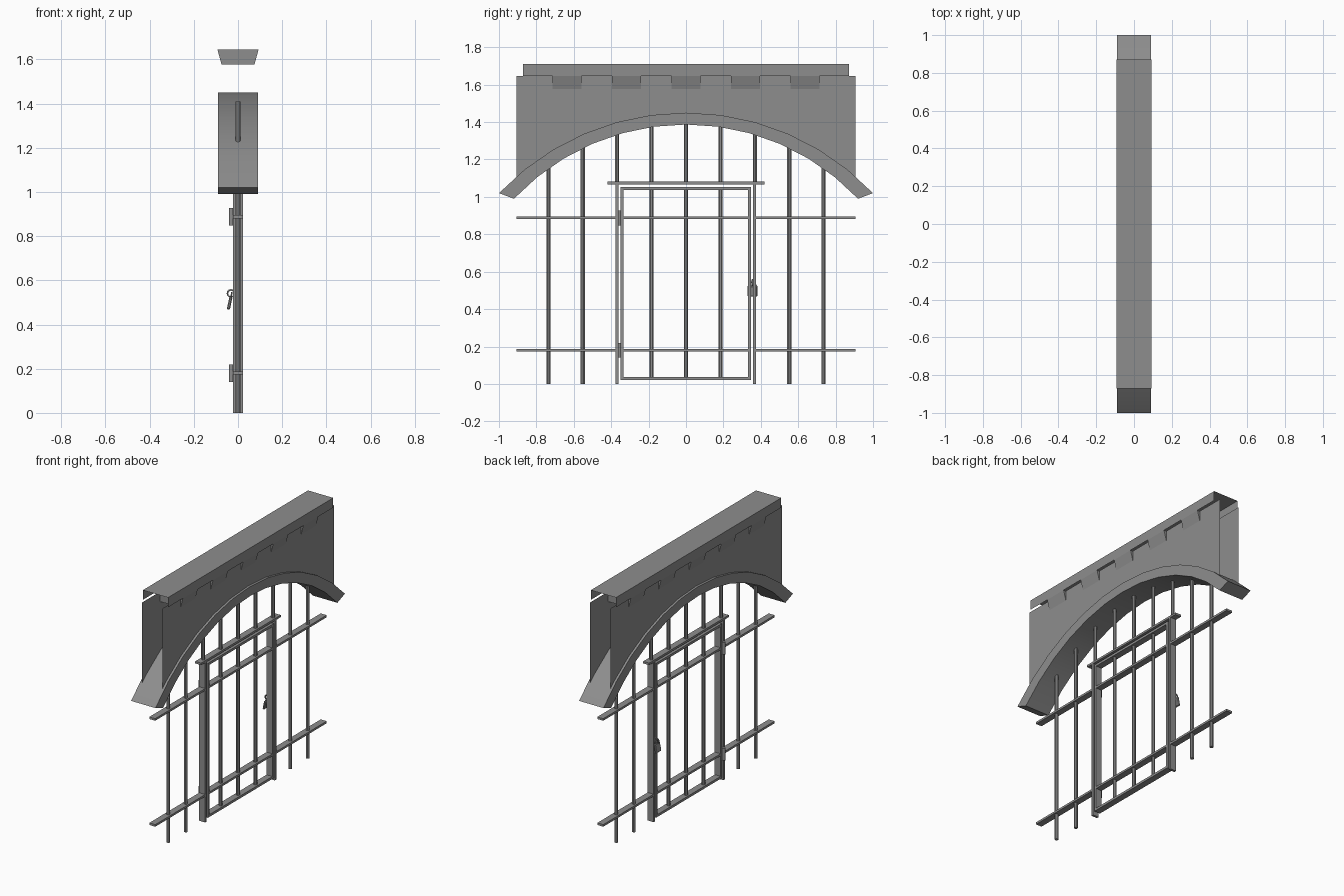
import bpy, bmesh, math
from mathutils import Matrix, Vector

if "Cube" in bpy.data.objects:
    bpy.data.objects.remove(bpy.data.objects["Cube"], do_unlink=True)

GREY = (0.27, 0.27, 0.27, 1)
mat = bpy.data.materials.new("stone_and_iron_grey")
mat.use_nodes = True
mat.diffuse_color = GREY
mat.node_tree.nodes["Principled BSDF"].inputs["Base Color"].default_value = GREY


def finish(name, bm, smooth=False):
    me = bpy.data.meshes.new(name)
    bm.to_mesh(me)
    bm.free()
    ob = bpy.data.objects.new(name, me)
    bpy.context.collection.objects.link(ob)
    me.materials.append(mat)
    if smooth:
        bpy.ops.object.select_all(action='DESELECT')
        ob.select_set(True)
        bpy.context.view_layer.objects.active = ob
        bpy.ops.object.shade_smooth_by_angle(angle=math.radians(40))
    return ob


def box(name, x, y, z):
    """Box from (min, max) pairs."""
    bm = bmesh.new()
    size = [b - a for a, b in (x, y, z)]
    mid = [(a + b) / 2 for a, b in (x, y, z)]
    bmesh.ops.create_cube(bm, size=1, matrix=Matrix.Translation(mid) @ Matrix.Diagonal((*size, 1)))
    return finish(name, bm)


def rod(name, x, y, z0, z1, r, sides=8):
    bm = bmesh.new()
    bmesh.ops.create_cone(bm, cap_ends=True, segments=sides, radius1=r, radius2=r, depth=z1 - z0,
                          matrix=Matrix.Translation((x, y, (z0 + z1) / 2)) @ Matrix.Rotation(math.pi / sides, 4, 'Z'))
    return finish(name, bm, True)


def wire(name, pts, r, cyclic=False):
    """Round wire along a path."""
    cu = bpy.data.curves.new(name, 'CURVE')
    cu.dimensions = '3D'
    cu.bevel_depth = r
    cu.bevel_resolution = 1
    cu.use_fill_caps = True
    sp = cu.splines.new('POLY')
    sp.points.add(len(pts) - 1)
    for p, co in zip(sp.points, pts):
        p.co = (*co, 1)
    sp.use_cyclic_u = cyclic
    ob = bpy.data.objects.new(name, cu)
    bpy.context.collection.objects.link(ob)
    cu.materials.append(mat)
    return ob


# Arch ring
def arc(half, z_end, z_top, n=12):
    rise = z_top - z_end
    R = (half * half + rise * rise) / (2 * rise)
    a = math.asin(half / R)
    return [(R * math.sin(a * (2 * i / n - 1)), z_top - R + R * math.cos(a * (2 * i / n - 1))) for i in range(n + 1)]


outer = arc(1.0, 1.02, 1.45)
inner = arc(0.92, 0.99, 1.387)
bm = bmesh.new()
ring = bm.faces.new([bm.verts.new((-0.09, y, z)) for y, z in outer + inner[::-1]])
ext = bmesh.ops.extrude_face_region(bm, geom=[ring], use_keep_orig=True)
bmesh.ops.translate(bm, vec=(0.18, 0, 0), verts=[v for v in ext["geom"] if isinstance(v, bmesh.types.BMVert)])
bmesh.ops.recalc_face_normals(bm, faces=bm.faces)
finish("arch", bm, True)

# Two wall sheets above the arch, open at the ends
HALF, TOP, WX, CX = 0.905, 1.645, 0.075, 0.093


def outer_z(y):
    for (y0, z0), (y1, z1) in zip(outer, outer[1:]):
        if y0 <= y <= y1:
            return z0 + (z1 - z0) * (y - y0) / (y1 - y0)


wall_line = [(-HALF, outer_z(-HALF))] + [p for p in outer if abs(p[0]) < HALF] + [(HALF, outer_z(HALF))]
for name, s in (("wall_left", 1), ("wall_right", -1)):
    bm = bmesh.new()
    pts = wall_line + [(HALF, TOP), (-HALF, TOP)]
    pts = pts if s > 0 else pts[::-1]
    bm.faces.new([bm.verts.new((s * WX, y, z)) for y, z in pts])
    finish(name, bm)

# Coping: top and two sides, open below and at the ends
bm = bmesh.new()
prof = [(CX, TOP), (CX, 1.71), (-CX, 1.71), (-CX, TOP)]
rows = [[bm.verts.new((x, y, z)) for x, z in prof] for y in (-0.872, 0.872)]
for i in range(3):
    bm.faces.new((rows[0][i], rows[1][i], rows[1][i + 1], rows[0][i + 1]))
finish("coping", bm)

# Tapered corbel blocks through the wall
for i in range(5):
    y = (i - 2) * 0.318
    bm = bmesh.new()
    prof = [(-WX, 1.578), (WX, 1.578), (CX, TOP), (-CX, TOP)]
    a, b = [[bm.verts.new((x, y + d, z)) for x, z in prof] for d in (-0.078, 0.078)]
    bm.faces.new(a)
    bm.faces.new(b[::-1])
    for j in (0, 1, 3):
        k = (j + 1) % 4
        bm.faces.new((a[j], b[j], b[k], a[k]))
    bmesh.ops.recalc_face_normals(bm, faces=bm.faces)
    finish(f"corbel_{i + 1}", bm)

# Upright bars: full height at the sides, split at the lintel over the gate
for i in range(-4, 5):
    y = i * 0.184
    if abs(i) >= 3:
        rod(f"bar_{i + 5}", 0, y, 0, 1.41, 0.012)
    else:
        rod(f"upper_bar_{i + 5}", 0, y, 1.07, 1.41, 0.012)
        if abs(i) < 2:
            rod(f"gate_bar_{i + 5}", 0, y, 0.03, 1.04, 0.012)

# Door posts and lintel
D = (-0.022, 0.022)
for name, y in (("post_back", 0.365), ("post_front", -0.37)):
    box(name, D, (y - 0.008, y + 0.008), (0, 1.07))
box("lintel", D, (-0.42, 0.42), (1.067, 1.081))

# Gate frame
box("gate_bottom", D, (-0.35, 0.348), (0.02, 0.036))
box("gate_top", D, (-0.35, 0.348), (1.036, 1.052))
box("gate_stile_front", D, (-0.35, -0.334), (0.036, 1.036))
box("gate_stile_back", D, (0.332, 0.348), (0.036, 1.036))

# Cross rails and hinges
for level, z in (("low", 0.18), ("high", 0.888)):
    zz = (z - 0.007, z + 0.007)
    box(f"rail_{level}_front", D, (-HALF, -0.37), zz)
    box(f"rail_{level}_gate", D, (-0.34, 0.34), zz)
    box(f"rail_{level}_back", D, (0.365, HALF), zz)
    rod(f"hinge_{level}", -0.03, -0.357, z - 0.04, z + 0.04, 0.011, 12)

# Hasp ring and tilted padlock
LY = 0.355
wire("hasp_ring", [(-0.032 + 0.016 * math.cos(t), LY, 0.541 + 0.016 * math.sin(t))
                   for t in (i * math.pi / 6 for i in range(12))], 0.004, True)
tilt = Matrix.Translation((-0.036, LY, 0.505)) @ Matrix.Rotation(math.radians(12), 4, 'Y')
bm = bmesh.new()
bmesh.ops.create_cube(bm, size=1, matrix=tilt @ Matrix.Translation((0, 0, -0.009))
                      @ Matrix.Diagonal((0.014, 0.054, 0.058, 1)))
bmesh.ops.bevel(bm, geom=bm.edges[:], offset=0.004, segments=1, affect='EDGES')
finish("padlock_body", bm)
loop = [(0, -0.017, 0.015)] + [(0, -0.017 * math.cos(i * math.pi / 6), 0.026 + 0.014 * math.sin(i * math.pi / 6))
                               for i in range(7)] + [(0, 0.017, 0.015)]
wire("padlock_shackle", [tilt @ Vector(p) for p in loop], 0.004)
